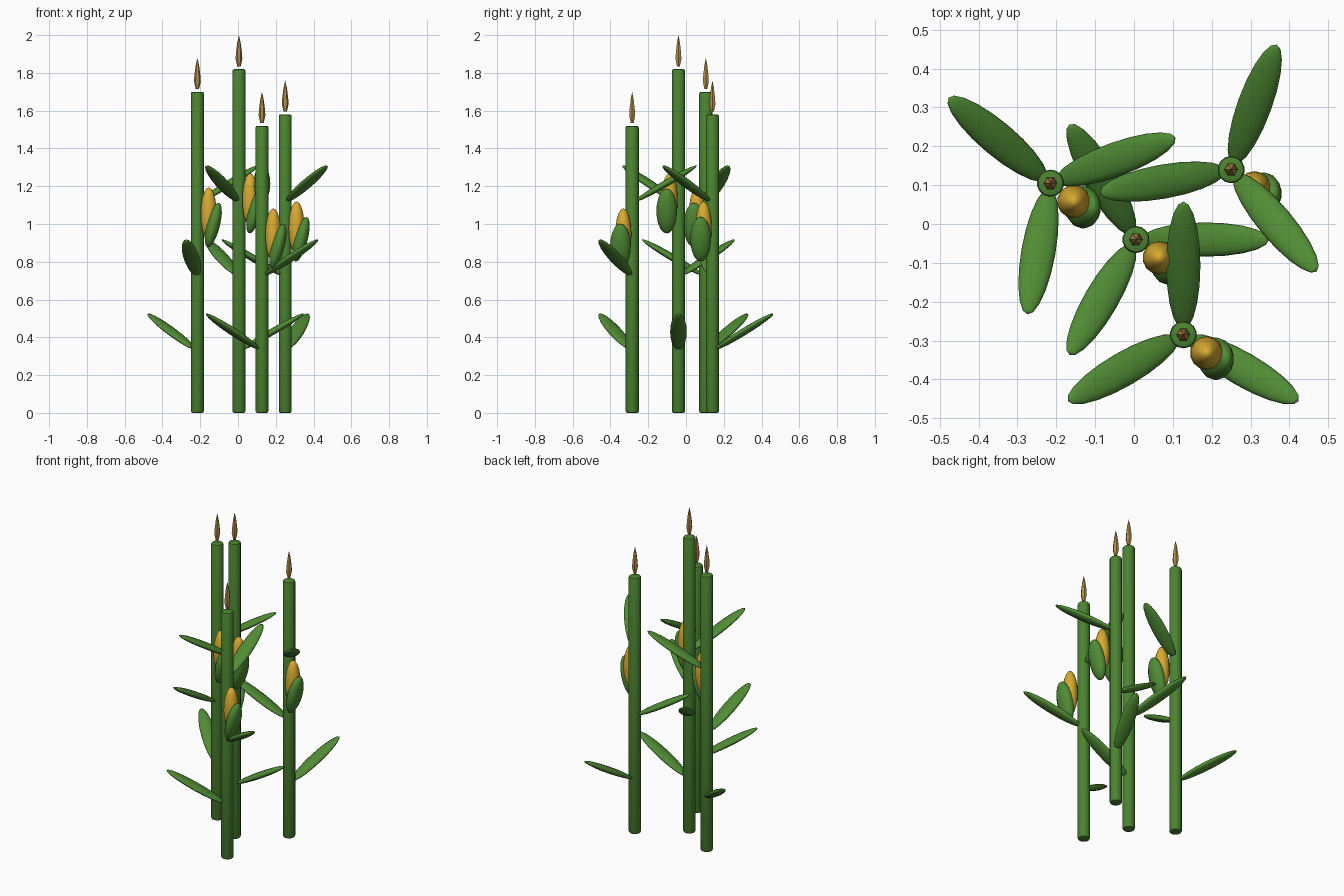
import bpy, math
from mathutils import Matrix, Vector

if "Cube" in bpy.data.objects:
    bpy.data.objects.remove(bpy.data.objects["Cube"])


def material(name, rgb):
    m = bpy.data.materials.new(name)
    m.diffuse_color = (*rgb, 1)
    m.use_nodes = True
    m.node_tree.nodes["Principled BSDF"].inputs["Base Color"].default_value = m.diffuse_color
    return m


STALK = material("stalk green", (0.07, 0.23, 0.03))
LEAF = material("leaf green", (0.08, 0.26, 0.035))
YELLOW = material("kernel yellow", (0.68, 0.40, 0.03))
TAN = material("tassel tan", (0.47, 0.28, 0.075))


def finish(ob, name, mat, angle=40):
    ob.name = name
    ob.data.materials.append(mat)
    bpy.ops.object.shade_smooth_by_angle(angle=math.radians(angle))
    return ob


def ellipsoid(name, mat, centre, radii, rot=Matrix(), segments=14, rings=10):
    """Sphere with its poles on local z, scaled, turned and placed."""
    bpy.ops.mesh.primitive_uv_sphere_add(segments=segments, ring_count=rings, radius=1)
    ob = bpy.context.object
    ob.data.transform(Matrix.Translation(centre) @ rot @ Matrix.Diagonal((*radii, 1)))
    return finish(ob, name, mat, 60)


def stalk(name, x, y, h):
    bpy.ops.mesh.primitive_cylinder_add(vertices=14, radius=0.035, depth=h,
                                        location=(x, y, h / 2))
    ob = bpy.context.object
    bev = ob.modifiers.new("rounded rims", 'BEVEL')
    bev.width = 0.009
    bev.segments = 2
    bev.limit_method = 'ANGLE'
    bev.angle_limit = math.radians(50)
    bpy.ops.object.modifier_apply(modifier=bev.name)
    finish(ob, name, STALK)


def tassel(name, x, y, z):
    # six-sided spindle: (radius, height) profile
    profile = [(0.009, 0.015), (0.018, 0.055), (0.0155, 0.09), (0.009, 0.14)]
    n = 6
    verts = [(x + r * math.cos(math.tau * i / n), y + r * math.sin(math.tau * i / n), z + h)
             for r, h in profile for i in range(n)]
    faces = [tuple(reversed(range(n)))]
    for k in range(len(profile) - 1):
        for i in range(n):
            j = (i + 1) % n
            faces.append((k * n + i, k * n + j, k * n + n + j, k * n + n + i))
    last = (len(profile) - 1) * n
    verts.append((x, y, z + 0.18))
    faces += [(last + i, last + (i + 1) % n, len(verts) - 1) for i in range(n)]
    me = bpy.data.meshes.new(name)
    me.from_pydata(verts, [], faces)
    ob = bpy.data.objects.new(name, me)
    bpy.context.collection.objects.link(ob)
    bpy.ops.object.select_all(action='DESELECT')
    ob.select_set(True)
    bpy.context.view_layer.objects.active = ob
    finish(ob, name, TAN)


# x, y, height, azimuth of the lowest leaf
plants = [(0.005, -0.04, 1.82, 0), (0.25, 0.14, 1.58, 70),
          (-0.215, 0.105, 1.70, 140), (0.127, -0.285, 1.52, 210)]

for p, (x, y, h, azimuth) in enumerate(plants, 1):
    stalk(f"stalk_{p}", x, y, h)
    tassel(f"tassel_{p}", x, y, h)

    # three rising leaves spiralling up the stalk
    for k in range(3):
        a = math.radians(azimuth + 120 * k)
        centre = Vector((x + 0.178 * math.cos(a), y + 0.178 * math.sin(a), 0.43 + 0.392 * k))
        rot = Matrix.Rotation(a, 4, 'Z') @ Matrix.Rotation(math.radians(60), 4, 'Y')
        ellipsoid(f"leaf_{p}_{k + 1}", LEAF, centre, (0.0185, 0.044, 0.19), rot)

    # ear of corn with a leaning husk beside it
    ear_z = 0.62 * h
    ellipsoid(f"ear_{p}", YELLOW, Vector((x + 0.06, y - 0.047, ear_z)), (0.043, 0.043, 0.14))
    ellipsoid(f"husk_{p}", LEAF, Vector((x + 0.084, y - 0.062, ear_z - 0.06)),
              (0.036, 0.055, 0.122), Matrix.Rotation(0.25, 4, 'Y'))
